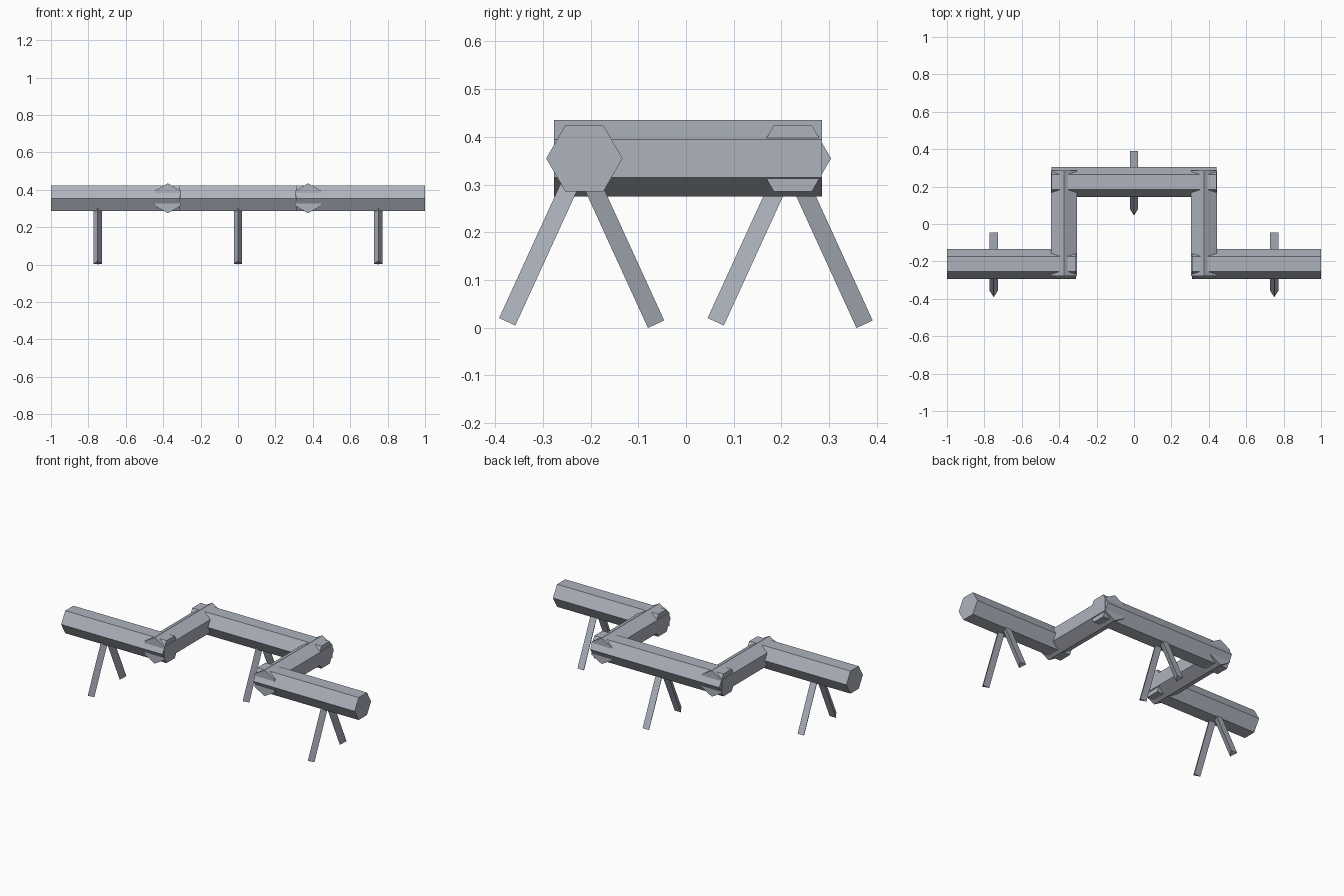
import bpy
import math
from mathutils import Vector

cube = bpy.data.objects.get("Cube")
if cube:
    bpy.data.objects.remove(cube, do_unlink=True)

steel = bpy.data.materials.new("blue_grey")
steel.use_nodes = True
colour = (0.42, 0.45, 0.51, 1)
steel.diffuse_color = colour
steel.node_tree.nodes["Principled BSDF"].inputs["Base Color"].default_value = colour


def prism(name, start, end, sides, radius, corner):
    """Flat-shaded prism between two points, with one edge towards corner."""
    start, end = Vector(start), Vector(end)
    axis = (end - start).normalized()
    u = Vector(corner)
    u = (u - axis * u.dot(axis)).normalized()
    v = axis.cross(u)
    angles = [2 * math.pi * i / sides for i in range(sides)]
    ring = [(u * math.cos(a) + v * math.sin(a)) * radius for a in angles]
    verts = [start + p for p in ring] + [end + p for p in ring]
    faces = [(i, (i + 1) % sides, (i + 1) % sides + sides, i + sides)
             for i in range(sides)]
    faces += [tuple(reversed(range(sides))), tuple(range(sides, 2 * sides))]
    mesh = bpy.data.meshes.new(name)
    mesh.from_pydata(verts, [], faces)
    mesh.materials.append(steel)
    obj = bpy.data.objects.new(name, mesh)
    bpy.context.collection.objects.link(obj)
    return obj


RADIUS = 0.08
AXIS_Z = 0.355
FRONT_Y, BACK_Y = -0.213, 0.224

# Long beams running sideways, with flat tops
beams = [("right_beam", -1, -0.31, FRONT_Y),
         ("middle_beam", -0.44, 0.44, BACK_Y),
         ("left_beam", 0.31, 1, FRONT_Y)]
for name, x0, x1, y in beams:
    prism(name, (x0, y, AXIS_Z), (x1, y, AXIS_Z), 6, RADIUS, (0, 1, 0))

# Connecting beams running front to back, with ridged tops
for side, x in (("right", -0.375), ("left", 0.375)):
    prism(side + "_connecting_beam", (x, -0.277, AXIS_Z), (x, 0.285, AXIS_Z),
          6, RADIUS, (0, 0, 1))

# Splayed pairs of three-sided legs, each with an edge towards the front
for place, x, y in (("right", -0.75, FRONT_Y), ("middle", 0, BACK_Y),
                    ("left", 0.75, FRONT_Y)):
    for end, s in (("front", -1), ("rear", 1)):
        prism(f"{place}_{end}_leg", (x, y + s * 0.156, 0.01),
              (x, y + s * 0.005, AXIS_Z - 0.015), 3, 0.025, (0, -1, 0))
